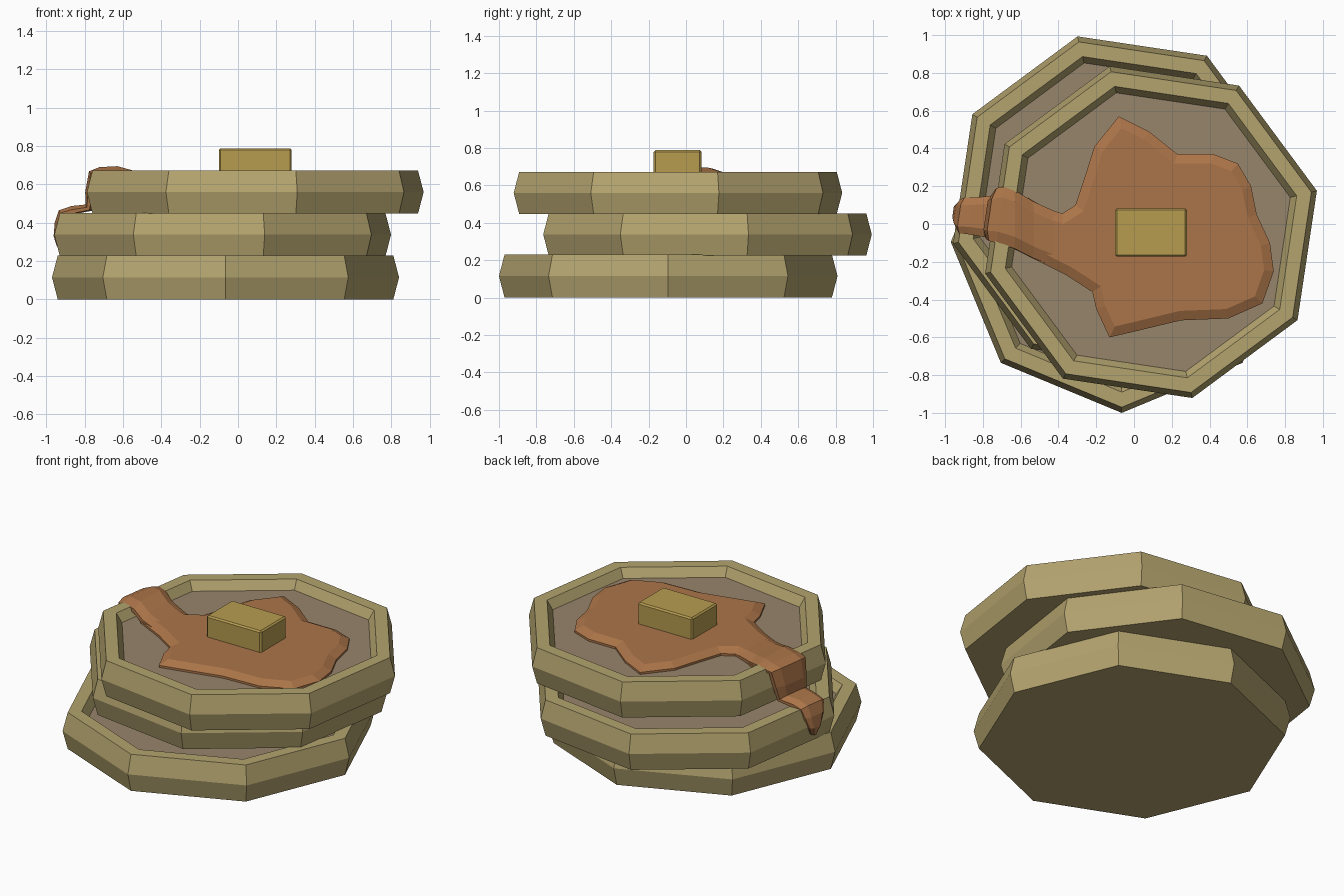
import bpy, bmesh, math
from mathutils import Vector

if "Cube" in bpy.data.objects:
    bpy.data.objects.remove(bpy.data.objects["Cube"])


def material(name, rgb):
    m = bpy.data.materials.new(name)
    lin = [(c / 255) ** 2.2 for c in rgb]
    m.diffuse_color = (*lin, 1)
    m.use_nodes = True
    m.node_tree.nodes["Principled BSDF"].inputs["Base Color"].default_value = m.diffuse_color
    return m


CRUST = material("crust", (178, 162, 110))
CAKE = material("cake", (150, 132, 108))
SYRUP = material("syrup", (170, 116, 74))
BUTTER = material("butter", (182, 155, 80))


def finish(name, bm, *mats):
    bmesh.ops.recalc_face_normals(bm, faces=bm.faces)
    me = bpy.data.meshes.new(name)
    bm.to_mesh(me)
    bm.free()
    for m in mats:
        me.materials.append(m)
    ob = bpy.data.objects.new(name, me)
    bpy.context.collection.objects.link(ob)
    return ob


def bridge(bm, a, b):
    n = len(a)
    for i in range(n):
        j = (i + 1) % n
        bm.faces.new((a[i], a[j], b[j], b[i]))


def pancake(name, cx, cy, z0, z1, turn):
    # eight-sided disc with bulging side, raised rim and sunken top
    bm = bmesh.new()
    profile = [(0.875, z0), (0.905, (z0 + z1) / 2), (0.875, z1),
               (0.795, z1), (0.76, z1 - 0.055)]
    rings = []
    for r, z in profile:
        rings.append([bm.verts.new((cx + r * math.cos(math.radians(turn + 45 * k)),
                                    cy + r * math.sin(math.radians(turn + 45 * k)), z))
                      for k in range(8)])
    for a, b in zip(rings, rings[1:]):
        bridge(bm, a, b)
    bm.faces.new(rings[0][::-1])
    bm.faces.new(rings[-1]).material_index = 1
    finish(name, bm, CRUST, CAKE)


pancake("bottom_pancake", -0.065, -0.095, 0.0, 0.23, 0)
pancake("middle_pancake", -0.08, 0.115, 0.225, 0.45, 14)
pancake("top_pancake", 0.09, -0.043, 0.448, 0.672, 14)

# syrup puddle: outline raised with a sloped border
outline = [(-0.56, 0.14), (-0.48, 0.09), (-0.38, 0.055), (-0.31, 0.10), (-0.26, 0.25),
           (-0.21, 0.41), (-0.08, 0.57), (0.08, 0.49), (0.23, 0.37), (0.42, 0.37),
           (0.55, 0.32), (0.62, 0.2), (0.65, 0.05), (0.72, -0.1), (0.74, -0.25),
           (0.68, -0.42), (0.5, -0.5), (0.25, -0.51), (0.0, -0.57), (-0.13, -0.6),
           (-0.2, -0.45), (-0.22, -0.36), (-0.36, -0.27), (-0.56, -0.17)]
bm = bmesh.new()
base = bm.faces.new([bm.verts.new((x, y, 0.61)) for x, y in outline])
base.normal_update()
if base.normal.z < 0:
    base.normal_flip()
top = bmesh.ops.extrude_face_region(bm, geom=[base])
cap = [f for f in top["geom"] if isinstance(f, bmesh.types.BMFace)]
bmesh.ops.translate(bm, vec=(0, 0, 0.02),
                    verts=[v for v in top["geom"] if isinstance(v, bmesh.types.BMVert)])
bm.normal_update()
if cap[0].normal.z < 0:
    cap[0].normal_flip()
bmesh.ops.inset_region(bm, faces=cap, thickness=0.05, use_even_offset=True)
bmesh.ops.translate(bm, vec=(0, 0, 0.025), verts=list(cap[0].verts))
bmesh.ops.triangulate(bm, faces=[f for f in bm.faces if len(f.verts) > 4])
finish("syrup_puddle", bm, SYRUP)

# syrup drip: band swept over the rim, down the side and over the next rim
# each section: x, z, y_min, y_max, thickness
path = [(-0.40, 0.652, -0.23, 0.06, 0.04), (-0.53, 0.668, -0.18, 0.12, 0.05),
        (-0.63, 0.695, -0.13, 0.18, 0.05), (-0.71, 0.690, -0.10, 0.20, 0.04),
        (-0.765, 0.668, -0.09, 0.19, 0.04), (-0.785, 0.56, -0.08, 0.17, 0.045),
        (-0.785, 0.495, -0.07, 0.15, 0.04), (-0.86, 0.487, -0.055, 0.14, 0.04),
        (-0.925, 0.465, -0.05, 0.14, 0.04), (-0.95, 0.40, -0.02, 0.13, 0.035),
        (-0.96, 0.33, 0.02, 0.11, 0.03), (-0.945, 0.275, 0.05, 0.08, 0.025)]
bm = bmesh.new()
rings = []
for i, (x, z, y0, y1, t) in enumerate(path):
    p, q = path[max(i - 1, 0)], path[min(i + 1, len(path) - 1)]
    d = Vector((q[0] - p[0], 0, q[1] - p[1])).normalized()
    inward = Vector((-d.z, 0, d.x)) * t
    skew = 0.147 if i > 2 else 0
    w = (y1 - y0) * 0.2
    ring = []
    for y, k in ((y0, 1), (y0, 0.5), (y0 + w, 0), (y1 - w, 0), (y1, 0.5), (y1, 1)):
        ring.append(bm.verts.new(Vector((x + skew * (y - 0.05), y, z)) + inward * k))
    rings.append(ring)
for a, b in zip(rings, rings[1:]):
    bridge(bm, a, b)
bm.faces.new(rings[0])
bm.faces.new(rings[-1][::-1])
finish("syrup_drip", bm, SYRUP)

# butter pat with slightly bevelled edges
bm = bmesh.new()
bmesh.ops.create_cube(bm, size=1)
bmesh.ops.scale(bm, vec=(0.38, 0.255, 0.15), verts=bm.verts)
bmesh.ops.translate(bm, vec=(0.09, -0.045, 0.713), verts=bm.verts)
bmesh.ops.bevel(bm, geom=list(bm.edges), offset=0.009, segments=1, affect='EDGES')
finish("butter_pat", bm, BUTTER)
